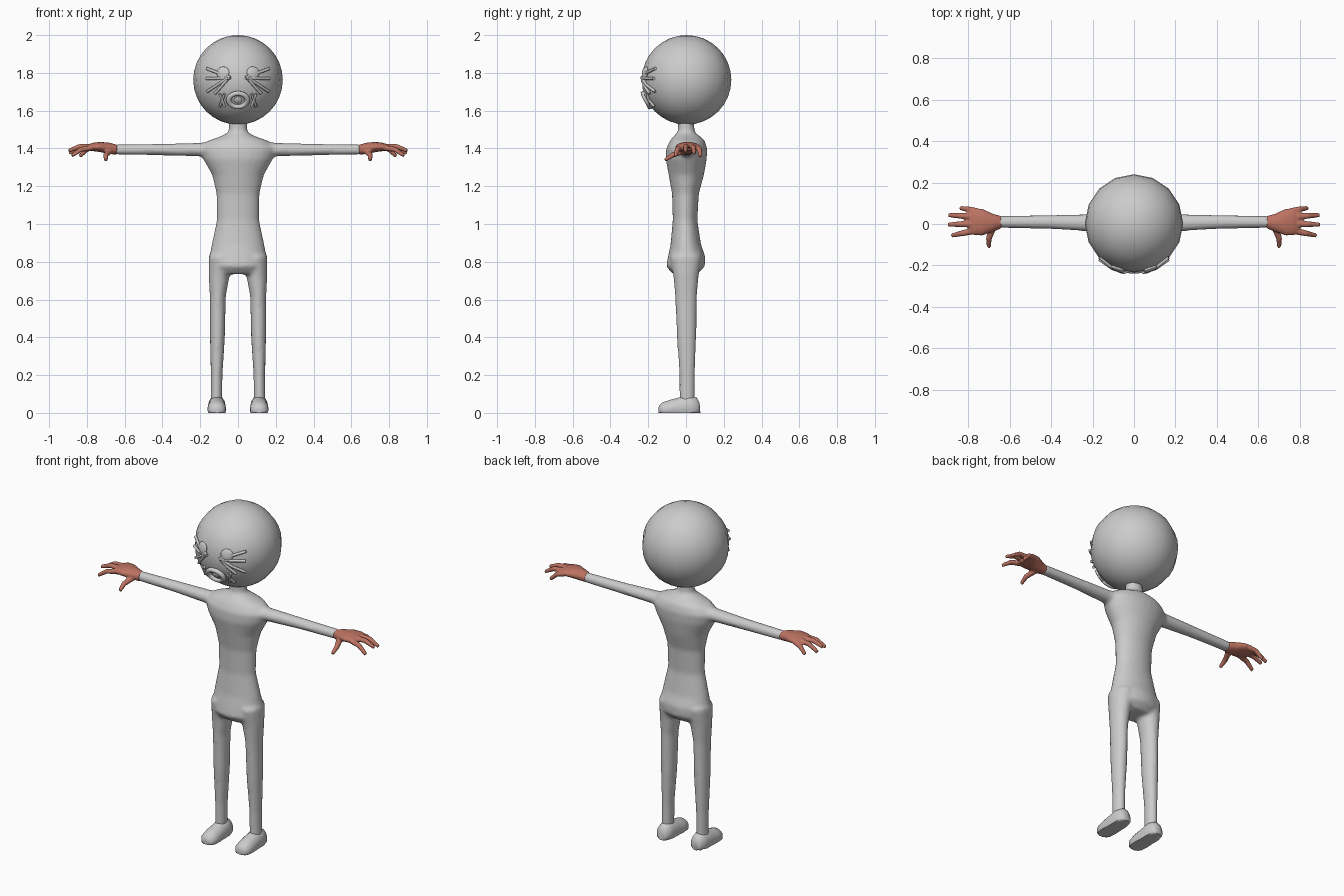
import bpy, bmesh, math
from mathutils import Vector

if "Cube" in bpy.data.objects:
    bpy.data.objects.remove(bpy.data.objects["Cube"])


def material(name, rgb):
    m = bpy.data.materials.new(name)
    m.use_nodes = True
    m.diffuse_color = (*rgb, 1)
    m.node_tree.nodes["Principled BSDF"].inputs["Base Color"].default_value = (*rgb, 1)
    return m


grey = material("pale grey", (0.6, 0.6, 0.6))
skin = material("terracotta", (0.5, 0.17, 0.12))

HEAD = Vector((0, 0.003, 1.763))
R = 0.237


def loft(bm, rings, n=20, floor=False):
    """Closed tube through rings of (centre, half width, half depth)."""
    d = (Vector(rings[-1][0]) - Vector(rings[0][0])).normalized()
    ref = Vector((0, 1, 0)) if abs(d.z) > 0.9 else Vector((0, 0, 1))
    u = d.cross(ref).normalized()
    v = u.cross(d)
    loops = []
    for c, a, b in rings:
        loop = []
        for i in range(n):
            t = math.tau * (i + 0.5) / n
            p = Vector(c) + u * a * math.cos(t) + v * b * math.sin(t)
            if floor:
                p.z = max(p.z, 0)
            loop.append(bm.verts.new(p))
        loops.append(loop)
    for l0, l1 in zip(loops, loops[1:]):
        for i in range(n):
            j = (i + 1) % n
            bm.faces.new((l0[i], l0[j], l1[j], l1[i]))
    bm.faces.new(loops[0][::-1])
    bm.faces.new(loops[-1])


def finish(bm, name, mat, voxel=0, smooth=0, mirror=False):
    bmesh.ops.recalc_face_normals(bm, faces=bm.faces)
    me = bpy.data.meshes.new(name)
    bm.to_mesh(me)
    bm.free()
    ob = bpy.data.objects.new(name, me)
    bpy.context.collection.objects.link(ob)
    me.materials.append(mat)
    if voxel:
        r = ob.modifiers.new("fuse", "REMESH")
        r.mode, r.voxel_size, r.use_smooth_shade = "VOXEL", voxel, True
        s = ob.modifiers.new("soften", "SMOOTH")
        s.factor, s.iterations = 0.5, smooth
    if mirror:
        ob.modifiers.new("mirror", "MIRROR")
    shade(ob)
    return ob


def shade(ob):
    bpy.ops.object.select_all(action="DESELECT")
    ob.select_set(True)
    bpy.context.view_layer.objects.active = ob
    bpy.ops.object.shade_smooth_by_angle(angle=math.radians(50))


# Body: torso, arms and legs fused into one skin
body = bmesh.new()
torso = [  # height, half width, front, back
    (1.56, 0.048, -0.042, 0.042), (1.485, 0.05, -0.044, 0.046),
    (1.465, 0.09, -0.065, 0.075), (1.44, 0.16, -0.085, 0.1),
    (1.40, 0.2, -0.105, 0.112), (1.345, 0.185, -0.108, 0.11),
    (1.26, 0.137, -0.092, 0.095), (1.16, 0.114, -0.074, 0.068),
    (1.02, 0.112, -0.07, 0.06), (0.89, 0.14, -0.082, 0.08),
    (0.83, 0.15, -0.095, 0.102), (0.775, 0.15, -0.105, 0.1),
    (0.735, 0.125, -0.07, 0.06)]
loft(body, [((0, (f + b) / 2, z), w, (b - f) / 2) for z, w, f, b in torso], 28)
arm = [(0.66, 0.01, 0.03, 0.027), (0.4, 0.01, 0.034, 0.031), (0.2, 0.005, 0.042, 0.036),
       (0.12, 0.005, 0.06, 0.045)]
for s in (-1, 1):
    loft(body, [((s * x, y, 1.394), a, b) for x, y, a, b in arm])
    loft(body, [((s * 0.09, 0, 0.83), 0.065, 0.085), ((s * 0.1, 0, 0.73), 0.056, 0.068),
                ((s * 0.107, 0, 0.62), 0.043, 0.058), ((s * 0.109, 0.003, 0.4), 0.04, 0.052),
                ((s * 0.113, 0.006, 0.2), 0.031, 0.041), ((s * 0.114, 0.006, 0.04), 0.031, 0.04)])
finish(body, "body", grey, 0.011, 6)

# Feet with flat soles
foot = bmesh.new()
loft(foot, [((0.112, y, z), w, h) for y, z, w, h in (
    (0.074, 0.025, 0.02, 0.028), (0.06, 0.03, 0.038, 0.052), (0.02, 0.03, 0.047, 0.065),
    (-0.03, 0.025, 0.047, 0.058), (-0.08, 0.02, 0.05, 0.05), (-0.12, 0.015, 0.046, 0.042),
    (-0.138, 0.012, 0.033, 0.03), (-0.145, 0.01, 0.016, 0.016))], 20, True)
finish(foot, "feet", grey, mirror=True)

# Hands: palm, four drooping fingers and a thumb
hand = bmesh.new()
loft(hand, [((x, y, z), a, b) for x, y, z, a, b in (
    (0.64, 0.008, 1.393, 0.03, 0.026), (0.68, 0.006, 1.4, 0.043, 0.03),
    (0.73, 0.008, 1.408, 0.064, 0.027), (0.77, 0.012, 1.408, 0.066, 0.022),
    (0.795, 0.012, 1.404, 0.056, 0.016))])
fingers = [  # base, knuckle, tip
    ((0.76, 0.06, 1.405), (0.80, 0.071, 1.395), (0.838, 0.077, 1.358)),
    ((0.76, 0.033, 1.41), (0.84, 0.04, 1.405), (0.895, 0.043, 1.375)),
    ((0.76, 0.0, 1.41), (0.84, -0.001, 1.41), (0.897, -0.003, 1.388)),
    ((0.76, -0.03, 1.405), (0.83, -0.045, 1.395), (0.88, -0.056, 1.362)),
    ((0.68, -0.015, 1.385), (0.70, -0.07, 1.365), (0.7, -0.112, 1.338))]
for base, mid, tip in fingers:
    loft(hand, [(base, 0.018, 0.016), (mid, 0.0145, 0.0135), (tip, 0.010, 0.010)], 12)
finish(hand, "hands", skin, 0.005, 3, True)

# Head
bpy.ops.mesh.primitive_uv_sphere_add(segments=16, ring_count=16, radius=R, location=HEAD)
head = bpy.context.object
head.name = "head"
head.data.materials.append(grey)
shade(head)


def on_face(x, z, lift=0.0):
    y = math.sqrt(R * R - x * x - (z - HEAD.z) ** 2)
    return HEAD + Vector((x, -y, z - HEAD.z)) * (1 + lift / R)


def bars(name, lines, r):
    bm = bmesh.new()
    for x0, z0, x1, z1 in lines:
        pts = [on_face(x0 + (x1 - x0) * t, z0 + (z1 - z0) * t, 0.005) for t in (0, 0.5, 1)]
        loft(bm, [(p, r, r) for p in pts], 8)
    finish(bm, name, grey, mirror=True)


# Eye creases fan outward; crossed creases sit beside the mouth
bars("eye_creases", [(0.04, 1.775, 0.163, 1.822), (0.04, 1.772, 0.165, 1.77),
                     (0.05, 1.775, 0.16, 1.702), (0.055, 1.765, 0.12, 1.692)], 0.008)
bars("mouth_creases", [(0.07, 1.69, 0.094, 1.625), (0.07, 1.625, 0.094, 1.69)], 0.007)


def seat_on_face(ob, name, x, z):
    ob.name = name
    ob.location = on_face(x, z)
    ob.rotation_euler = (ob.location - HEAD).to_track_quat("Z", "Y").to_euler()
    ob.data.materials.append(grey)
    shade(ob)


# Eyelid domes, mouth ring and its centre
for side, s in (("left", 1), ("right", -1)):
    bpy.ops.mesh.primitive_uv_sphere_add(segments=16, ring_count=8, radius=0.036)
    bpy.context.object.scale = (1, 0.95, 0.33)
    seat_on_face(bpy.context.object, side + "_eyelid", s * 0.08, 1.8)
bpy.ops.mesh.primitive_torus_add(major_segments=20, minor_segments=8,
                                 major_radius=0.045, minor_radius=0.014)
bpy.context.object.scale = (1.08, 0.9, 1)
seat_on_face(bpy.context.object, "mouth_ring", 0, 1.656)
bpy.ops.mesh.primitive_uv_sphere_add(segments=12, ring_count=8, radius=0.022)
bpy.context.object.scale = (1, 0.9, 0.3)
seat_on_face(bpy.context.object, "mouth_centre", 0, 1.656)
